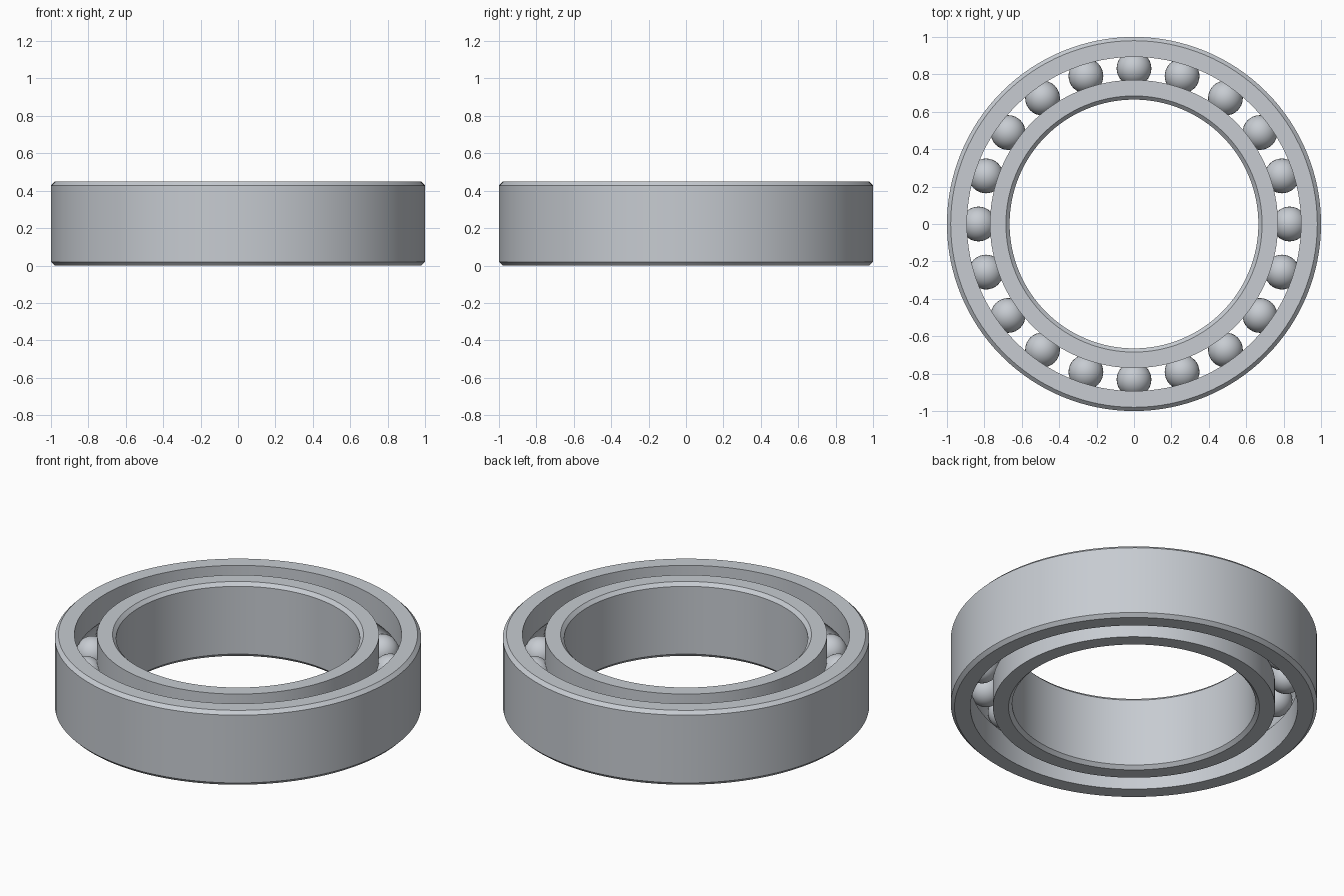
import bpy
import math

cube = bpy.data.objects.get("Cube")
if cube:
    bpy.data.objects.remove(cube, do_unlink=True)

HEIGHT = 0.448
MID = HEIGHT / 2
CHAMFER = 0.02
BALL_R = 0.093
PITCH_R = 0.832
BALLS = 20
SEGMENTS = 128


def make_material(name, colour):
    mat = bpy.data.materials.new(name)
    mat.use_nodes = True
    mat.diffuse_color = colour
    mat.node_tree.nodes["Principled BSDF"].inputs["Base Color"].default_value = colour
    return mat


steel = make_material("steel grey", (0.57, 0.6, 0.64, 1))


def smooth(obj, angle):
    bpy.ops.object.select_all(action="DESELECT")
    obj.select_set(True)
    bpy.context.view_layer.objects.active = obj
    bpy.ops.object.shade_smooth_by_angle(angle=math.radians(angle))


def groove(shoulder, steps=10):
    """Arc of the ball track, from its lower lip to its upper lip."""
    side = 1 if shoulder > PITCH_R else -1
    reach = math.acos(abs(shoulder - PITCH_R) / BALL_R)
    angles = [reach * (2 * i / steps - 1) for i in range(steps + 1)]
    return [(PITCH_R + side * BALL_R * math.cos(a), MID + BALL_R * math.sin(a))
            for a in angles]


def make_race(name, plain, shoulder):
    """Ring with a chamfered plain wall and a grooved shoulder wall."""
    inset = plain + math.copysign(CHAMFER, shoulder - plain)
    profile = [(inset, 0), (shoulder, 0), *groove(shoulder),
               (shoulder, HEIGHT), (inset, HEIGHT),
               (plain, HEIGHT - CHAMFER), (plain, CHAMFER)]
    if plain > shoulder:
        profile.reverse()
    count = len(profile)
    verts, faces = [], []
    for s in range(SEGMENTS):
        a = math.tau * s / SEGMENTS
        verts += [(r * math.cos(a), r * math.sin(a), z) for r, z in profile]
        here, there = s * count, (s + 1) % SEGMENTS * count
        for i in range(count):
            j = (i + 1) % count
            faces.append((here + i, there + i, there + j, here + j)[::-1])
    mesh = bpy.data.meshes.new(name)
    mesh.from_pydata(verts, [], faces)
    # Face winding follows the profile direction; make it point outwards
    import bmesh
    bm = bmesh.new()
    bm.from_mesh(mesh)
    bmesh.ops.recalc_face_normals(bm, faces=bm.faces)
    bm.to_mesh(mesh)
    bm.free()
    mesh.materials.append(steel)
    obj = bpy.data.objects.new(name, mesh)
    bpy.context.collection.objects.link(obj)
    smooth(obj, 30)


# Inner and outer races
make_race("outer_race", 1.0, 0.893)
make_race("inner_race", 0.665, 0.77)

# Rolling balls, sharing one mesh
bpy.ops.mesh.primitive_uv_sphere_add(segments=32, ring_count=16, radius=BALL_R,
                                     location=(PITCH_R, 0, MID))
first = bpy.context.object
first.name = "ball_01"
first.data.materials.append(steel)
smooth(first, 60)
for i in range(1, BALLS):
    a = math.tau * i / BALLS
    ball = bpy.data.objects.new(f"ball_{i + 1:02d}", first.data)
    ball.location = (PITCH_R * math.cos(a), PITCH_R * math.sin(a), MID)
    bpy.context.collection.objects.link(ball)
